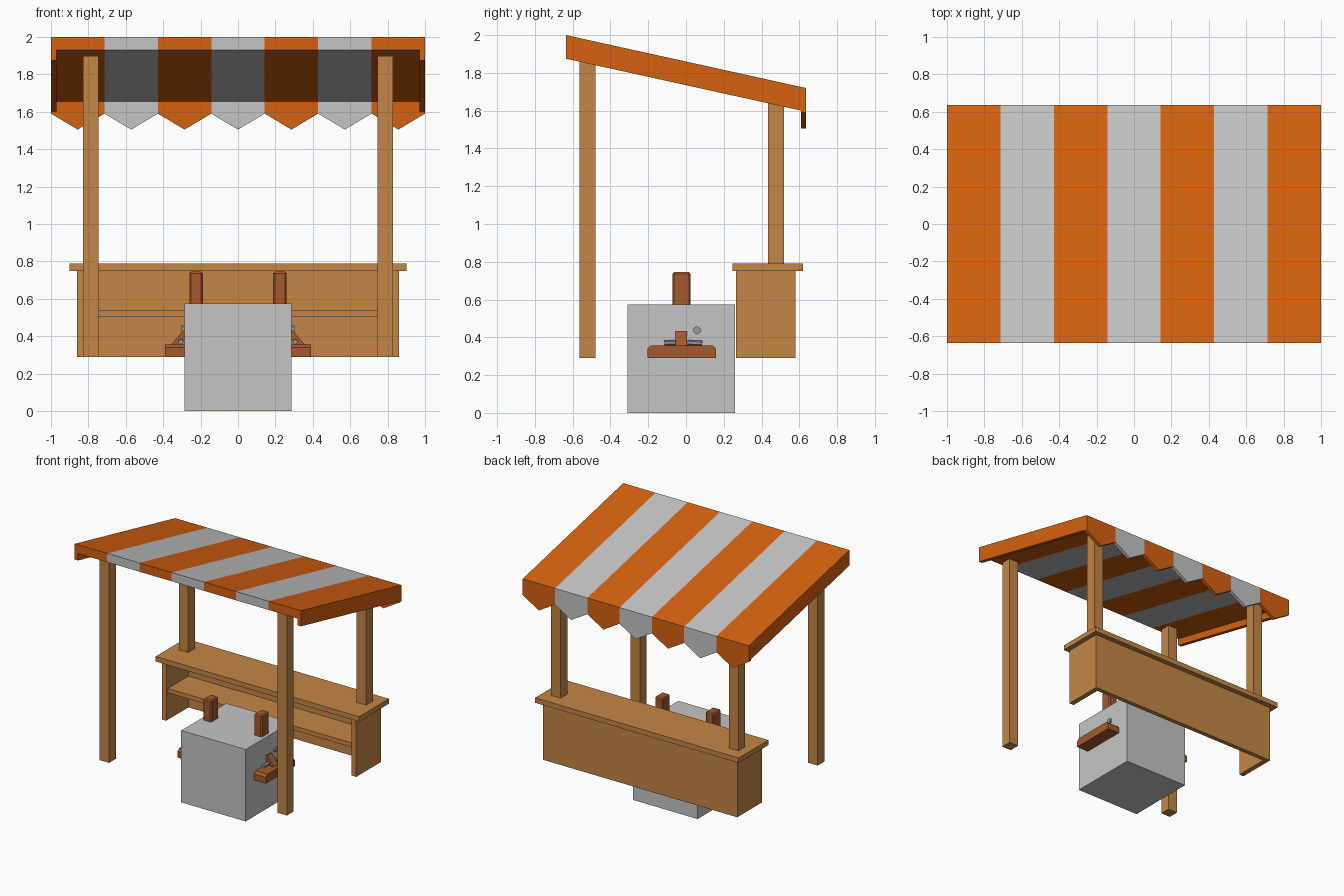
import bpy, bmesh, math
from mathutils import Vector

if "Cube" in bpy.data.objects:
    bpy.data.objects.remove(bpy.data.objects["Cube"])


def material(name, rgb):
    m = bpy.data.materials.new(name)
    m.diffuse_color = (*rgb, 1)
    m.use_nodes = True
    m.node_tree.nodes["Principled BSDF"].inputs["Base Color"].default_value = m.diffuse_color
    return m


ORANGE = material("orange cloth", (0.67, 0.122, 0.005))
GREY = material("light grey", (0.56, 0.56, 0.56))
WOOD = material("light wood", (0.55, 0.24, 0.062))
BROWN = material("dark wood", (0.37, 0.10, 0.027))
METAL = material("dull metal", (0.30, 0.33, 0.35))


def finish(bm, name, mat):
    bmesh.ops.recalc_face_normals(bm, faces=bm.faces)
    me = bpy.data.meshes.new(name)
    bm.to_mesh(me)
    bm.free()
    me.materials.append(mat)
    ob = bpy.data.objects.new(name, me)
    bpy.context.collection.objects.link(ob)
    return ob


def prism(name, mat, pts, axis, a, b):
    """Extrude a 2D outline along x (points are y,z) or y (points are x,z)."""
    bm = bmesh.new()
    place = (lambda p, t: (t, p[0], p[1])) if axis == "x" else (lambda p, t: (p[0], t, p[1]))
    face = bm.faces.new([bm.verts.new(place(p, a)) for p in pts])
    ext = bmesh.ops.extrude_face_region(bm, geom=[face])
    move = Vector((b - a, 0, 0)) if axis == "x" else Vector((0, b - a, 0))
    bmesh.ops.translate(bm, vec=move, verts=[g for g in ext["geom"] if isinstance(g, bmesh.types.BMVert)])
    return finish(bm, name, mat)


def box(name, mat, x, y, z, chamfer=0):
    x = sorted(x)
    ob = prism(name, mat, [(x[0], z[0]), (x[1], z[0]), (x[1], z[1]), (x[0], z[1])], "y", *y)
    if chamfer:
        bev = ob.modifiers.new("chamfer", "BEVEL")
        bev.width = chamfer
        bev.segments = 1
    return ob


def rod(name, mat, start, end, radius, sides=6):
    bm = bmesh.new()
    s, e = Vector(start), Vector(end)
    bmesh.ops.create_cone(bm, cap_ends=True, segments=sides, radius1=radius, radius2=radius, depth=(e - s).length)
    bm.transform((e - s).to_track_quat("Z", "Y").to_matrix().to_4x4())
    bmesh.ops.translate(bm, vec=(s + e) / 2, verts=bm.verts)
    return finish(bm, name, mat)


# Striped sloping canopy with a pointed valance along the back
F, B = -0.635, 0.635
SLOPE = 0.28 / (B - F)


def roof(y):
    return 2.0 - SLOPE * (y - F)


def band(y0, y1, top, bottom):
    return [(y0, roof(y0) - top), (y1, roof(y1) - top), (y1, roof(y1) - bottom), (y0, roof(y0) - bottom)]


w = 2 / 7
for i in range(7):
    x0, x1 = -1 + i * w, -1 + (i + 1) * w
    mat = GREY if i % 2 else ORANGE
    prism(f"canopy_stripe_{i}", mat, band(F, B, 0, 0.07), "x", x0, x1)
    outline = [(x0, 1.66), (x1, 1.66), (x1, 1.59), ((x0 + x1) / 2, 1.505), (x0, 1.59)]
    prism(f"valance_{i}", mat, outline, "y", B - 0.027, B)

for side, s in (("left", -1), ("right", 1)):
    # Canopy side rails and the four posts
    prism(f"canopy_side_{side}", ORANGE, band(F, B - 0.027, 0.07, 0.125), "x", s * 0.97, s)
    box(f"front_post_{side}", WOOD, (s * 0.745, s * 0.828), (-0.565, -0.48), (0.29, 1.897))
    box(f"back_post_{side}", WOOD, (s * 0.745, s * 0.828), (0.435, 0.52), (0.79, 1.685))
    # Counter end panel
    box(f"counter_end_{side}", WOOD, (s * 0.82, s * 0.86), (0.265, 0.58), (0.29, 0.75))
    # Upright pegs on the block
    box(f"top_peg_{side}", BROWN, (s * 0.188, s * 0.26), (-0.072, 0.025), (0.54, 0.745), 0.009)
    # Side ledge and its slanted brace
    prism(f"side_ledge_{side}", BROWN,
          [(-0.205, 0.29), (0.16, 0.29), (0.16, 0.34), (0.14, 0.357), (-0.185, 0.357), (-0.205, 0.34)],
          "x", s * 0.28, s * 0.39)
    prism(f"ledge_brace_{side}", BROWN,
          [(s * 0.28, 0.39), (s * 0.28, 0.43), (s * 0.295, 0.43), (s * 0.355, 0.357), (s * 0.31, 0.35)],
          "y", -0.055, 0.005)
    # Small metal pieces beside the brace
    rod(f"metal_peg_{side}", METAL, (s * 0.275, 0.058, 0.437), (s * 0.302, 0.058, 0.437), 0.022)
    rod(f"metal_bar_{side}", METAL, (s * 0.305, -0.115, 0.37), (s * 0.305, -0.055, 0.372), 0.014)
    rod(f"metal_bar_back_{side}", METAL, (s * 0.305, 0.008, 0.372), (s * 0.31, 0.085, 0.368), 0.014)

# Counter with open front
box("counter_top", WOOD, (-0.9, 0.9), (0.245, 0.62), (0.75, 0.79))
box("counter_back", WOOD, (-0.82, 0.82), (0.545, 0.58), (0.29, 0.75))
box("counter_shelf", WOOD, (-0.82, 0.82), (0.285, 0.545), (0.505, 0.54))

# Stone block in the middle
box("centre_block", GREY, (-0.285, 0.285), (-0.31, 0.26), (0, 0.575))
